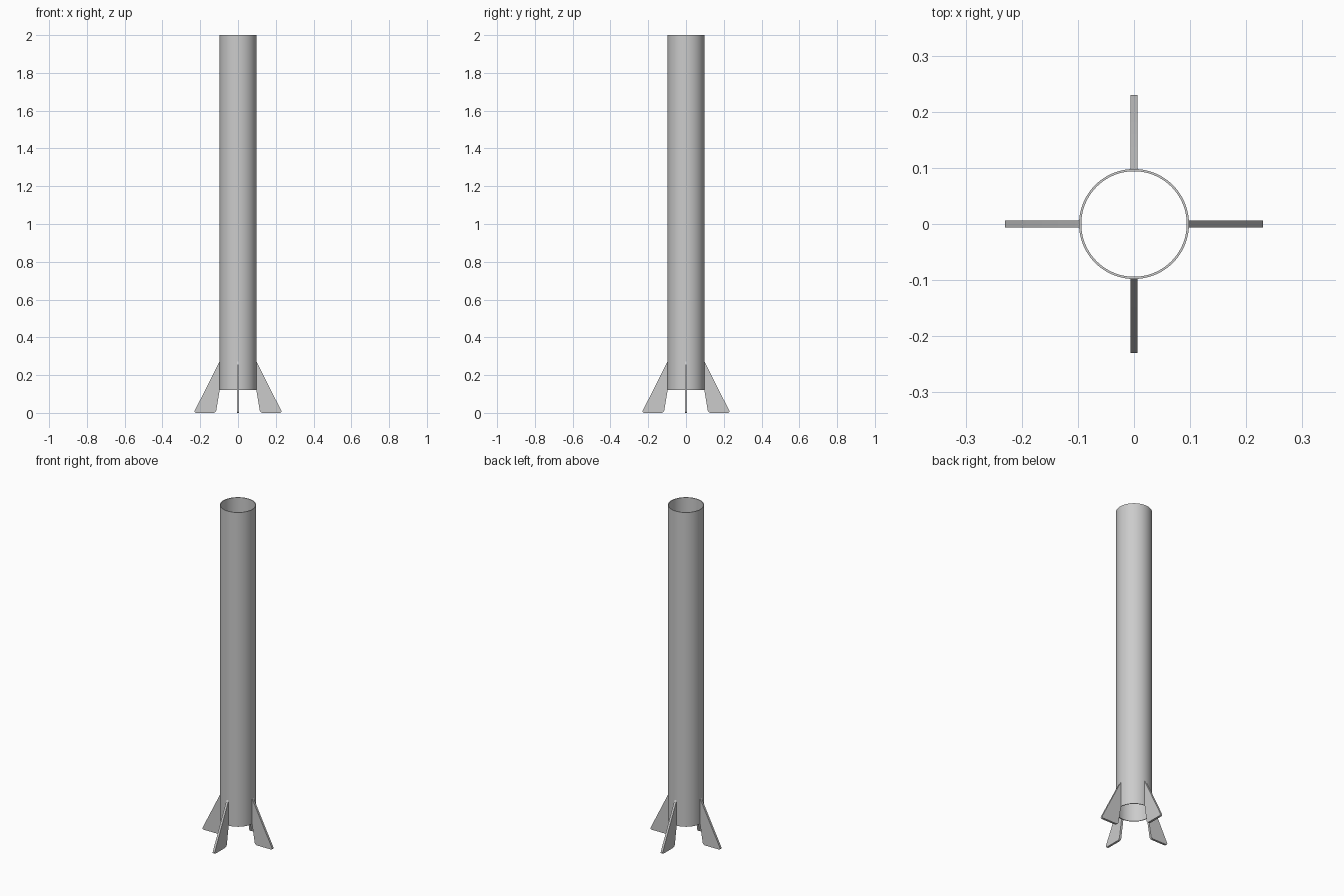
import bpy, bmesh, math
from mathutils import Matrix, Vector

if "Cube" in bpy.data.objects:
    bpy.data.objects.remove(bpy.data.objects["Cube"], do_unlink=True)

grey = bpy.data.materials.new("light grey")
grey.use_nodes = True
grey.diffuse_color = (0.6, 0.6, 0.6, 1)
grey.node_tree.nodes["Principled BSDF"].inputs["Base Color"].default_value = (0.6, 0.6, 0.6, 1)

OUTER, INNER = 0.098, 0.094
BOTTOM, TOP = 0.12, 2.0
FIN_THICKNESS = 0.013


def finish(name, bm):
    bmesh.ops.recalc_face_normals(bm, faces=bm.faces)
    mesh = bpy.data.meshes.new(name)
    bm.to_mesh(mesh)
    bm.free()
    mesh.materials.append(grey)
    obj = bpy.data.objects.new(name, mesh)
    bpy.context.collection.objects.link(obj)
    bpy.ops.object.select_all(action='DESELECT')
    obj.select_set(True)
    bpy.context.view_layer.objects.active = obj
    bpy.ops.object.shade_smooth_by_angle(angle=math.radians(30))
    return obj


# Open body tube: wall section spun around the z axis
bm = bmesh.new()
section = [(OUTER, BOTTOM), (OUTER, TOP), (INNER, TOP), (INNER, BOTTOM)]
verts = [bm.verts.new((r, 0, z)) for r, z in section]
edges = [bm.edges.new((verts[i], verts[(i + 1) % 4])) for i in range(4)]
bmesh.ops.spin(bm, geom=verts + edges, cent=(0, 0, 0), axis=(0, 0, 1),
               angle=math.tau, steps=96, use_merge=True)
bmesh.ops.remove_doubles(bm, verts=bm.verts, dist=0.0001)
finish("body_tube", bm)


# Swept fin with rounded lower corners, extruded to its thickness
def build_fin(name, angle):
    bm = bmesh.new()
    outline = [(0.0975, 0.272), (0.0975, BOTTOM), (0.117, 0), (0.235, 0)]
    half = FIN_THICKNESS / 2
    corners = [bm.verts.new((r, -half, z)) for r, z in outline]
    bm.faces.new(corners)
    bmesh.ops.bevel(bm, geom=corners[2:], offset=0.014, segments=5,
                    profile=0.5, affect='VERTICES')
    solid = bmesh.ops.extrude_face_region(bm, geom=bm.faces[:])
    moved = [v for v in solid["geom"] if isinstance(v, bmesh.types.BMVert)]
    bmesh.ops.translate(bm, verts=moved, vec=Vector((0, FIN_THICKNESS, 0)))
    bmesh.ops.rotate(bm, verts=bm.verts, cent=(0, 0, 0),
                     matrix=Matrix.Rotation(angle, 3, 'Z'))
    finish(name, bm)


for i, side in enumerate(("left", "back", "right", "front")):
    build_fin(side + "_fin", i * math.pi / 2)
